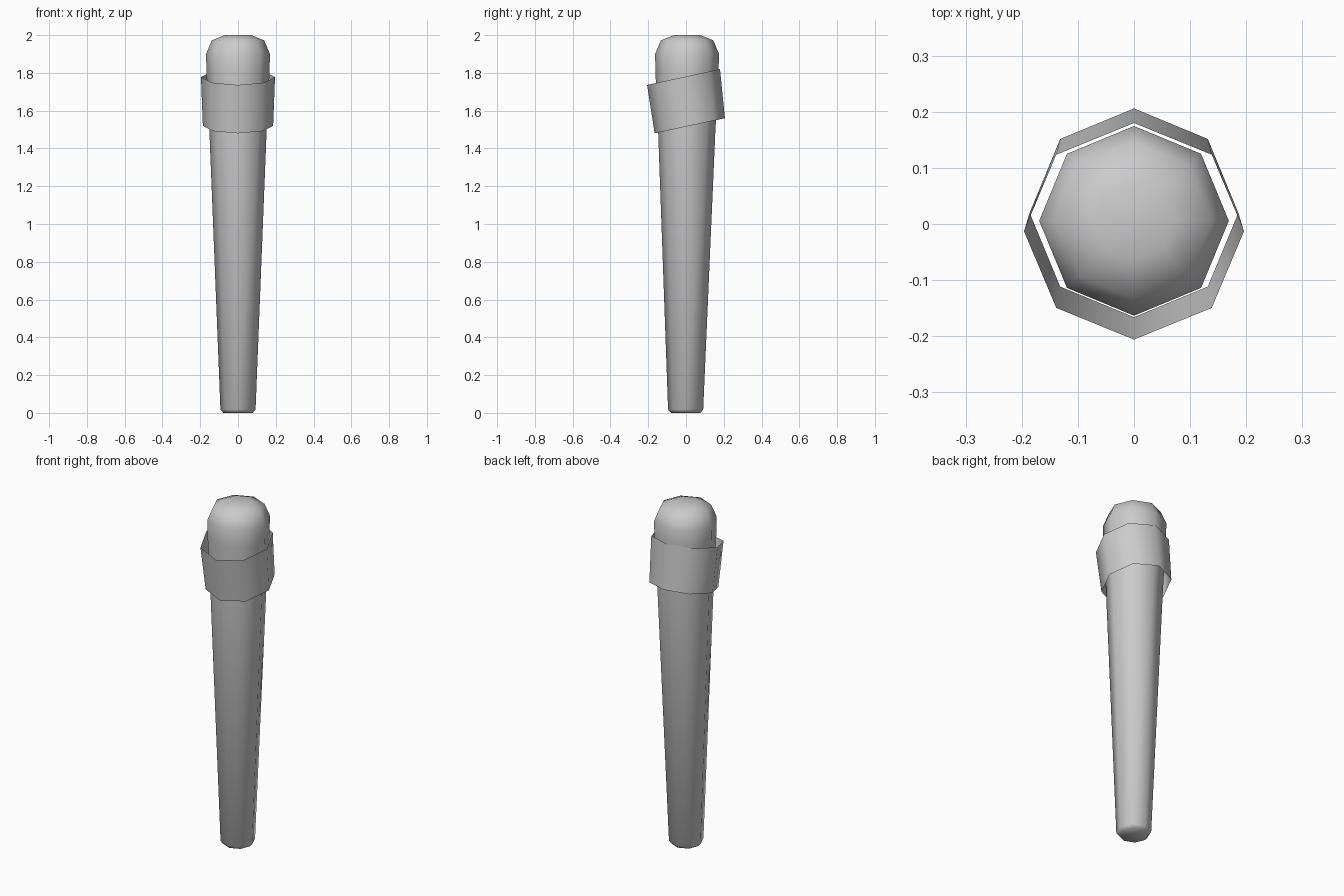
import bpy, bmesh
from math import sin, cos, pi

if "Cube" in bpy.data.objects:
    bpy.data.objects.remove(bpy.data.objects["Cube"])

SIDES = 8


def loft(name, rings, cap):
    """Join octagonal rings (rx, ry, centre y, centre z, front-to-back z tilt)."""
    bm = bmesh.new()
    loops = []
    for rx, ry, cy, cz, tilt in rings:
        loops.append([bm.verts.new((rx * cos(a), cy + ry * sin(a), cz + tilt * sin(a)))
                      for a in (2 * pi * i / SIDES for i in range(SIDES))])
    for low, high in zip(loops, loops[1:]):
        for i in range(SIDES):
            j = (i + 1) % SIDES
            bm.faces.new((low[i], low[j], high[j], high[i]))
    if cap:
        bm.faces.new(loops[0][::-1])
        bm.faces.new(loops[-1])
    mesh = bpy.data.meshes.new(name)
    bm.to_mesh(mesh)
    bm.free()
    obj = bpy.data.objects.new(name, mesh)
    bpy.context.collection.objects.link(obj)
    bpy.ops.object.select_all(action='DESELECT')
    obj.select_set(True)
    bpy.context.view_layer.objects.active = obj
    bpy.ops.object.shade_smooth()
    return obj


# Tapered shaft with a chamfered foot and rounded tip, leaning back very slightly
profile = [(0.078, 0.0), (0.093, 0.018), (0.151, 1.48), (0.167, 1.8),
           (0.169, 1.90), (0.139, 1.972), (0.07, 2.0)]
loft("shaft", [(r, r, -0.002 + 0.004 * z, z, 0) for r, z in profile], True)

# Loose tilted sleeve, open at both ends
loft("sleeve", [(0.186, 0.186, 0.020, 1.52, 0.040),
                (0.196, 0.193, -0.013, 1.778, 0.042)], False)
